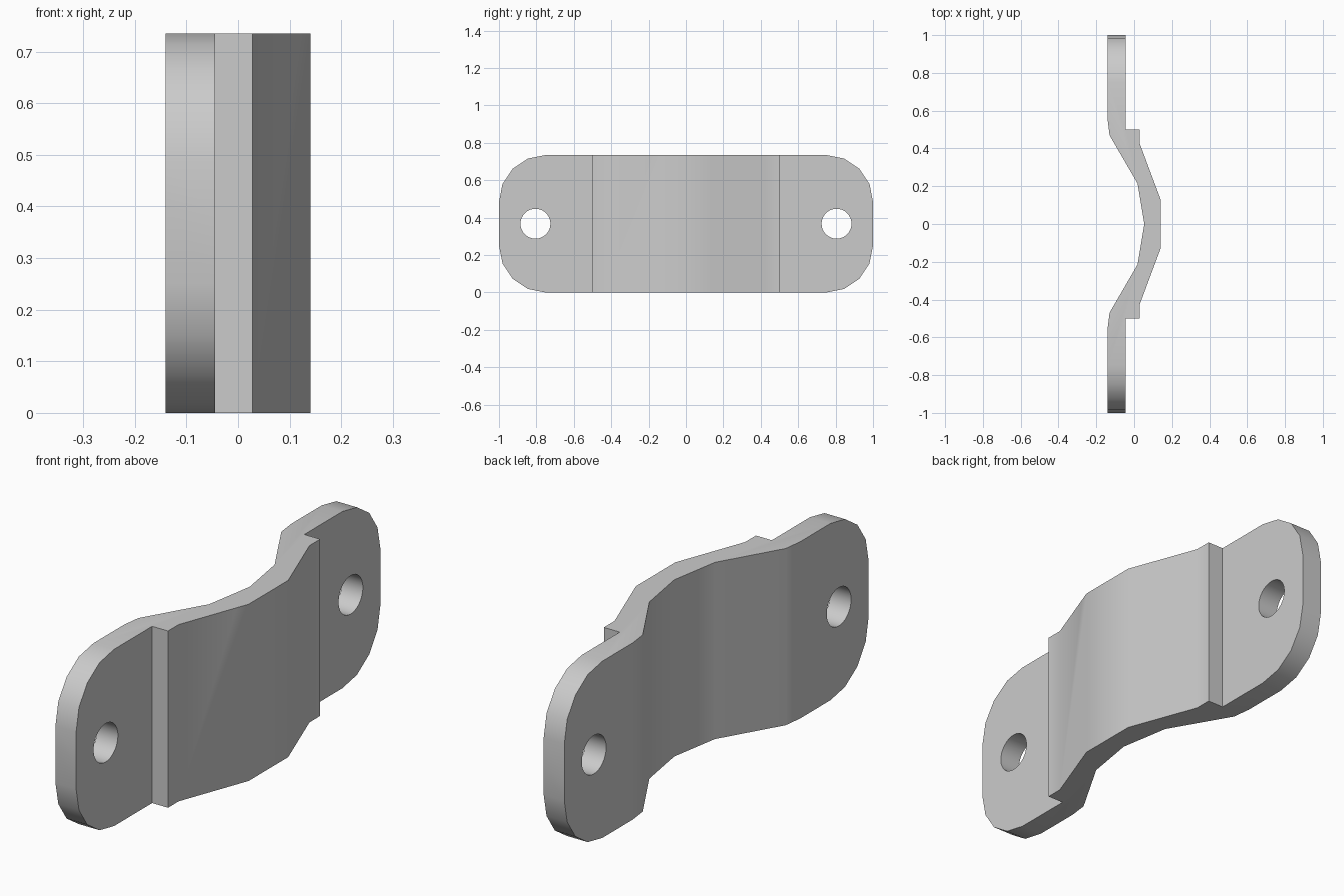
import bpy, bmesh, math
from mathutils import Vector

if "Cube" in bpy.data.objects:
    bpy.data.objects.remove(bpy.data.objects["Cube"], do_unlink=True)

HEIGHT = 0.735
CORNER = 0.25
HOLE_Y, HOLE_R = 0.805, 0.08


def prism(name, points, offset):
    """Extrude a closed outline of 3D points along an offset."""
    bm = bmesh.new()
    face = bm.faces.new([bm.verts.new(p) for p in points])
    grown = bmesh.ops.extrude_face_region(bm, geom=[face])
    verts = [v for v in grown["geom"] if isinstance(v, bmesh.types.BMVert)]
    bmesh.ops.translate(bm, vec=Vector(offset), verts=verts)
    bmesh.ops.recalc_face_normals(bm, faces=bm.faces)
    mesh = bpy.data.meshes.new(name)
    bm.to_mesh(mesh)
    bm.free()
    obj = bpy.data.objects.new(name, mesh)
    bpy.context.collection.objects.link(obj)
    return obj


def arc(cy, cz, radius, start, sweep, steps):
    """Points on an arc in the side plane."""
    angles = [start + sweep * i / steps for i in range(steps + 1)]
    return [(-0.5, cy + radius * math.cos(a), cz + radius * math.sin(a)) for a in angles]


def cut(target, cutter, operation):
    """Apply a boolean and discard the cutter."""
    cutter.hide_render = True
    mod = target.modifiers.new(cutter.name, "BOOLEAN")
    mod.operation, mod.object, mod.solver = operation, cutter, "EXACT"
    bpy.context.view_layer.objects.active = target
    bpy.ops.object.modifier_apply(modifier=mod.name)
    bpy.data.objects.remove(cutter, do_unlink=True)


# Bent strap: half of each face of the bend, mirrored across y
outer = [(-0.045, 1), (-0.045, 0.5), (0.028, 0.5), (0.028, 0.43), (0.14, 0.13)]
inner = [(-0.14, 1), (-0.14, 0.55), (-0.13, 0.47), (0.018, 0.215), (0.054, 0)]
outer += [(x, -y) for x, y in reversed(outer)]
inner += [(x, -y) for x, y in reversed(inner[:-1])]
outline = outer + inner[::-1]
strap = prism("bracket_strap", [(x, y, 0) for x, y in outline], (0, 0, HEIGHT))

# Rounded ends
corners = []
for i, (sy, sz) in enumerate([(1, 1), (-1, 1), (-1, -1), (1, -1)]):
    cy = sy * (1 - CORNER)
    cz = HEIGHT / 2 + sz * (HEIGHT / 2 - CORNER)
    corners += arc(cy, cz, CORNER, i * math.pi / 2, math.pi / 2, 4)
cut(strap, prism("rounded_plate_cutter", corners, (1, 0, 0)), "INTERSECT")

# Screw holes
for side in (-1, 1):
    ring = arc(side * HOLE_Y, HEIGHT / 2, HOLE_R, 0, math.tau, 32)[:-1]
    cut(strap, prism("screw_hole_cutter", ring, (1, 0, 0)), "DIFFERENCE")

# Plain grey finish
grey = bpy.data.materials.new("light_grey")
grey.use_nodes = True
colour = (0.6, 0.6, 0.6, 1)
grey.diffuse_color = colour
grey.node_tree.nodes["Principled BSDF"].inputs["Base Color"].default_value = colour
strap.data.materials.clear()
strap.data.materials.append(grey)

bpy.ops.object.select_all(action="DESELECT")
strap.select_set(True)
bpy.context.view_layer.objects.active = strap
bpy.ops.object.shade_smooth_by_angle(angle=math.radians(30))
